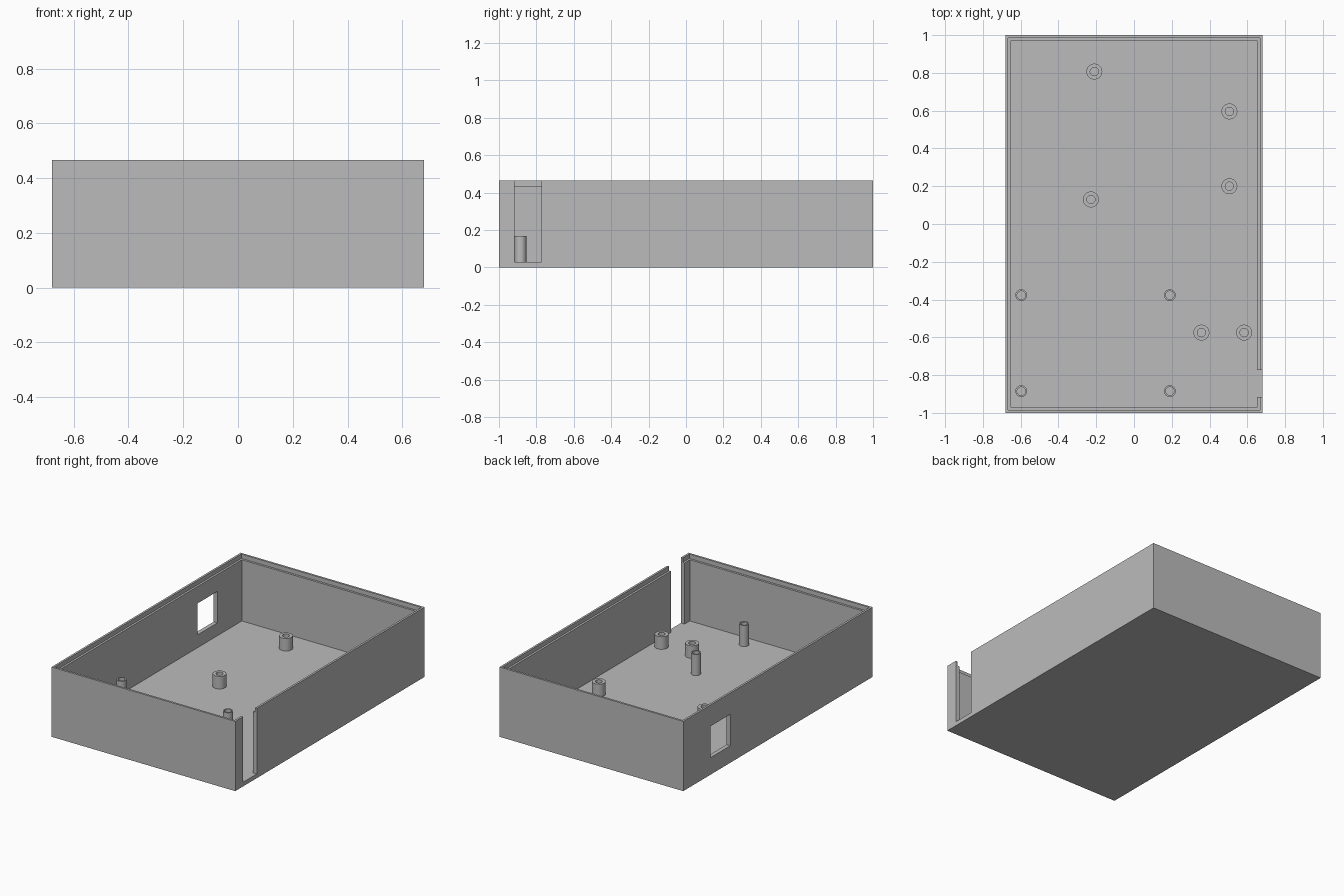
import bpy

cube = bpy.data.objects.get("Cube")
if cube:
    bpy.data.objects.remove(cube, do_unlink=True)

WIDTH, LENGTH, HEIGHT = 1.36, 2.0, 0.466
WALL, LIP, FLOOR, LIP_Z = 0.028, 0.014, 0.028, 0.437

grey = bpy.data.materials.new("plain grey")
grey.use_nodes = True
grey.diffuse_color = (0.5, 0.5, 0.5, 1)
grey.node_tree.nodes["Principled BSDF"].inputs["Base Color"].default_value = (0.5, 0.5, 0.5, 1)


def box(name, low, high):
    centre = [(a + b) / 2 for a, b in zip(low, high)]
    bpy.ops.mesh.primitive_cube_add(size=1, location=centre)
    obj = bpy.context.object
    obj.name = name
    obj.scale = [b - a for a, b in zip(low, high)]
    bpy.ops.object.transform_apply(location=True, rotation=False, scale=True)
    obj.data.materials.append(grey)
    return obj


def cylinder(name, radius, x, y, bottom, top):
    bpy.ops.mesh.primitive_cylinder_add(vertices=40, radius=radius, depth=top - bottom,
                                        location=(x, y, (bottom + top) / 2))
    obj = bpy.context.object
    obj.name = name
    obj.data.materials.append(grey)
    return obj


def cut(obj, cutter):
    mod = obj.modifiers.new(cutter.name, 'BOOLEAN')
    mod.operation = 'DIFFERENCE'
    mod.solver = 'EXACT'
    mod.object = cutter
    bpy.context.view_layer.objects.active = obj
    bpy.ops.object.modifier_apply(modifier=mod.name)
    bpy.data.objects.remove(cutter, do_unlink=True)


def inset_box(name, inset, bottom, top):
    x, y = WIDTH / 2 - inset, LENGTH / 2 - inset
    return box(name, (-x, -y, bottom), (x, y, top))


# Open tray with a stepped rim
tray = inset_box("tray", 0, 0, HEIGHT)
cut(tray, inset_box("cavity", WALL, FLOOR, 1))
cut(tray, inset_box("rim_step", LIP, LIP_Z, 1))

# Tall slot in the wall at +x, square window in the wall at -x
cut(tray, box("slot", (0.6, -0.917, FLOOR), (0.8, -0.772, 1)))
cut(tray, box("window", (-0.8, 0.503, 0.114), (-0.6, 0.714, 0.324)))


# Hollow mounting posts
def post(name, x, y, radius, top):
    obj = cylinder(name, radius, x, y, FLOOR - 0.01, top)
    cut(obj, cylinder("bore", 0.022, x, y, FLOOR + 0.001, top + 0.1))
    bpy.ops.object.select_all(action='DESELECT')
    obj.select_set(True)
    bpy.context.view_layer.objects.active = obj
    bpy.ops.object.shade_smooth_by_angle()


for x, y in [(-0.21, 0.807), (0.505, 0.596), (0.505, 0.2),
             (-0.228, 0.13), (0.357, -0.575), (0.583, -0.575)]:
    post("wide_post", x, y, 0.042, 0.112)

for x in (-0.597, 0.19):
    for y in (-0.377, -0.885):
        post("slim_post", x, y, 0.031, 0.169)
